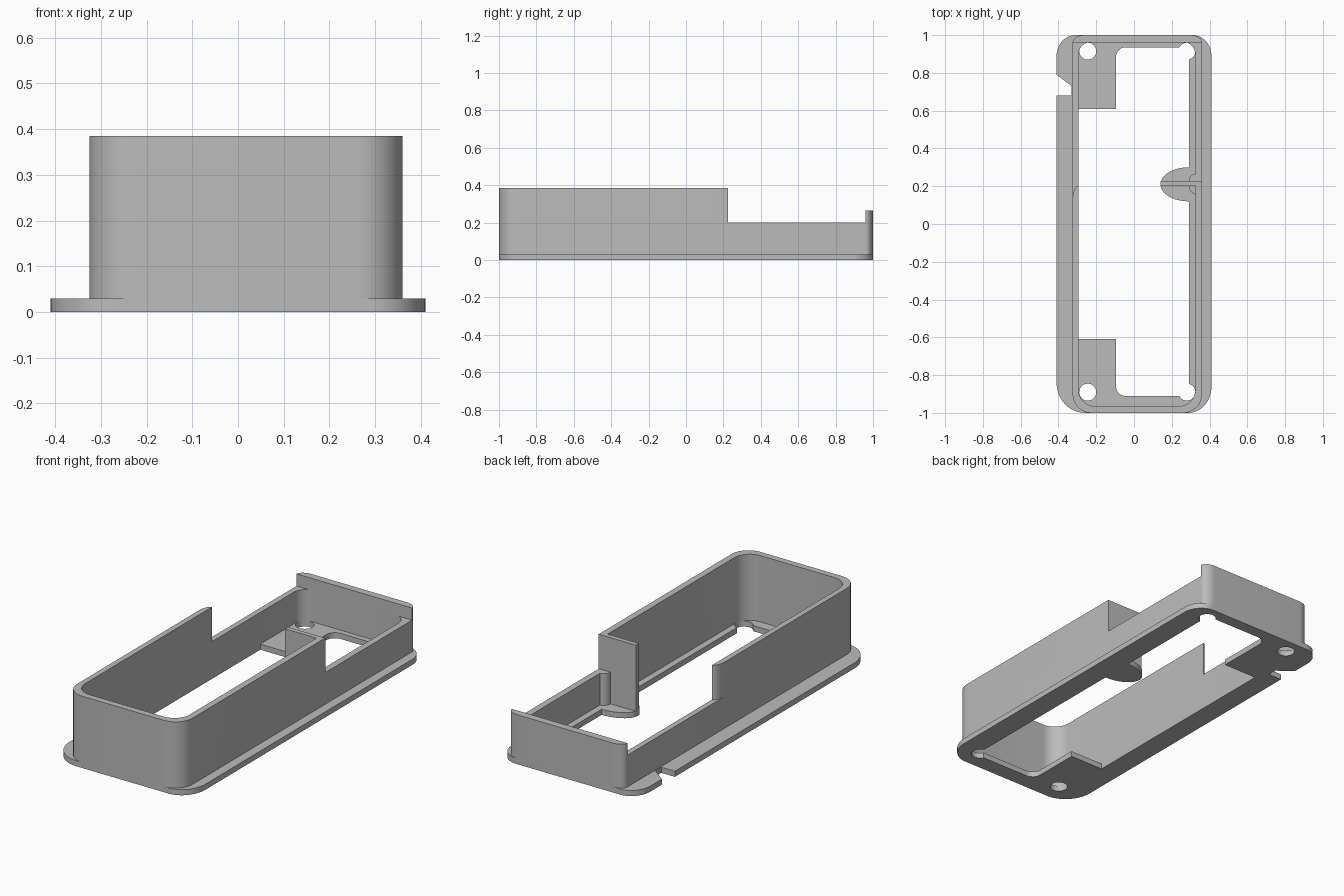
import bpy, bmesh, math
from mathutils import Vector

old = bpy.data.objects.get("Cube")
if old:
    bpy.data.objects.remove(old, do_unlink=True)

grey = bpy.data.materials.new("plain grey")
grey.use_nodes = True
colour = (0.5, 0.5, 0.5, 1)
grey.diffuse_color = colour
grey.node_tree.nodes["Principled BSDF"].inputs["Base Color"].default_value = colour


def rounded(corners, steps=12):
    """Outline from corners (x, y, rx, ry); corners without radii stay sharp."""
    out = []
    for i, c in enumerate(corners):
        p = Vector(c[:2])
        if len(c) == 2:
            out.append(p)
            continue
        before = Vector(corners[i - 1][:2]) - p
        after = Vector(corners[(i + 1) % len(corners)][:2]) - p
        before.normalize()
        after.normalize()
        a = Vector((before.x * c[2], before.y * c[3]))
        b = Vector((after.x * c[2], after.y * c[3]))
        for k in range(steps + 1):
            t = math.pi / 2 * k / steps
            out.append(p + a + b - b * math.cos(t) - a * math.sin(t))
    return out


def arc(x, y, rx, ry, start=0, end=360, steps=32):
    angles = [math.radians(start + (end - start) * k / steps) for k in range(steps + 1)]
    if end - start == 360:
        angles.pop()
    return [Vector((x + rx * math.cos(t), y + ry * math.sin(t))) for t in angles]


def prism(name, outline, z0, z1):
    bm = bmesh.new()
    face = bm.faces.new([bm.verts.new((p.x, p.y, z0)) for p in outline])
    top = bmesh.ops.extrude_face_region(bm, geom=[face])["geom"]
    bmesh.ops.translate(bm, vec=(0, 0, z1 - z0),
                        verts=[v for v in top if isinstance(v, bmesh.types.BMVert)])
    bmesh.ops.recalc_face_normals(bm, faces=bm.faces)
    mesh = bpy.data.meshes.new(name)
    bm.to_mesh(mesh)
    bm.free()
    mesh.materials.append(grey)
    obj = bpy.data.objects.new(name, mesh)
    bpy.context.collection.objects.link(obj)
    return obj


def activate(obj):
    bpy.ops.object.select_all(action='DESELECT')
    obj.select_set(True)
    bpy.context.view_layer.objects.active = obj


def cut(obj, outline):
    """Cut an outline straight through the whole height."""
    cutter = prism("cutter", outline, -1, 1)
    cutter.hide_render = True
    activate(obj)
    mod = obj.modifiers.new("cut", 'BOOLEAN')
    mod.operation = 'DIFFERENCE'
    mod.solver = 'EXACT'
    mod.object = cutter
    bpy.ops.object.modifier_apply(modifier=mod.name)
    bpy.data.objects.remove(cutter, do_unlink=True)


BASE, LOW, TALL, LIP = 0.03, 0.2, 0.385, 0.265
LEFT, RIGHT, IN_L, IN_R = -0.325, 0.36, -0.295, 0.325

# Flange plate with its opening, screw holes and side notch
base = prism("base_flange", rounded([
    (-0.41, -1, 0.15, 0.16), (0.41, -1, 0.12, 0.14),
    (0.41, 1, 0.1, 0.11), (-0.41, 1, 0.1, 0.11)]), 0, BASE)
cut(base, rounded([
    (IN_L, -0.61), (-0.095, -0.61), (-0.095, -0.91, 0.05, 0.05), (0.29, -0.91),
    (0.29, 0.935), (-0.095, 0.935, 0.05, 0.05), (-0.095, 0.61), (IN_L, 0.61)]))
for x in (-0.245, 0.28):
    for y in (-0.89, 0.915):
        cut(base, arc(x, y, 0.045, 0.045))
cut(base, [Vector(p) for p in ((-0.45, 0.68), (-0.33, 0.68), (-0.33, 0.73), (-0.41, 0.79), (-0.45, 0.82))])

# Low wall all the way round
low_wall = prism("low_wall", rounded([
    (LEFT, -1, 0.1, 0.1), (RIGHT, -1, 0.1, 0.1),
    (RIGHT, 1, 0.06, 0.04), (LEFT, 1, 0.06, 0.04)]), BASE, LOW)
cut(low_wall, rounded([
    (IN_L, -0.965, 0.09, 0.09), (IN_R, -0.965, 0.09, 0.09),
    (IN_R, 0.965, 0.07, 0.07), (IN_L, 0.965, 0.07, 0.07)]))

# Tall U-shaped wall around the front part
tall_wall = prism("tall_wall", rounded([
    (LEFT, 0.2, 0.03, 0.07), (LEFT, -1, 0.1, 0.1), (RIGHT, -1, 0.1, 0.1), (RIGHT, 0.225),
    (IN_R, 0.225), (IN_R, -0.965, 0.09, 0.09), (IN_L, -0.965, 0.09, 0.09), (IN_L, 0.2)]), LOW, TALL)

# Raised lip along the back
lip = prism("back_lip", rounded([
    (LEFT, 0.96), (RIGHT, 0.96), (RIGHT, 1, 0.06, 0.04), (LEFT, 1, 0.06, 0.04)]), LOW, LIP)

# Inner divider with its rounded foot and corner posts
foot = prism("divider_foot", arc(0.29, 0.21, 0.15, 0.09, 90, 270), 0, BASE)
divider = prism("divider", rounded([(0.14, 0.2), (IN_R, 0.2), (IN_R, 0.225), (0.14, 0.225)]), BASE, TALL)
parts = [base, low_wall, tall_wall, lip, foot, divider]
for name, y, start in (("back_post", 0.225, 90), ("front_post", 0.2, 180)):
    quarter = arc(IN_R, y, 0.035, 0.04, start, start + 90, 12)
    parts.append(prism(name, quarter + [Vector((IN_R, y))], BASE, LOW))

# Smooth the round corners, keep the edges crisp
for part in parts:
    activate(part)
    bpy.ops.object.shade_smooth_by_angle(angle=math.radians(30))
